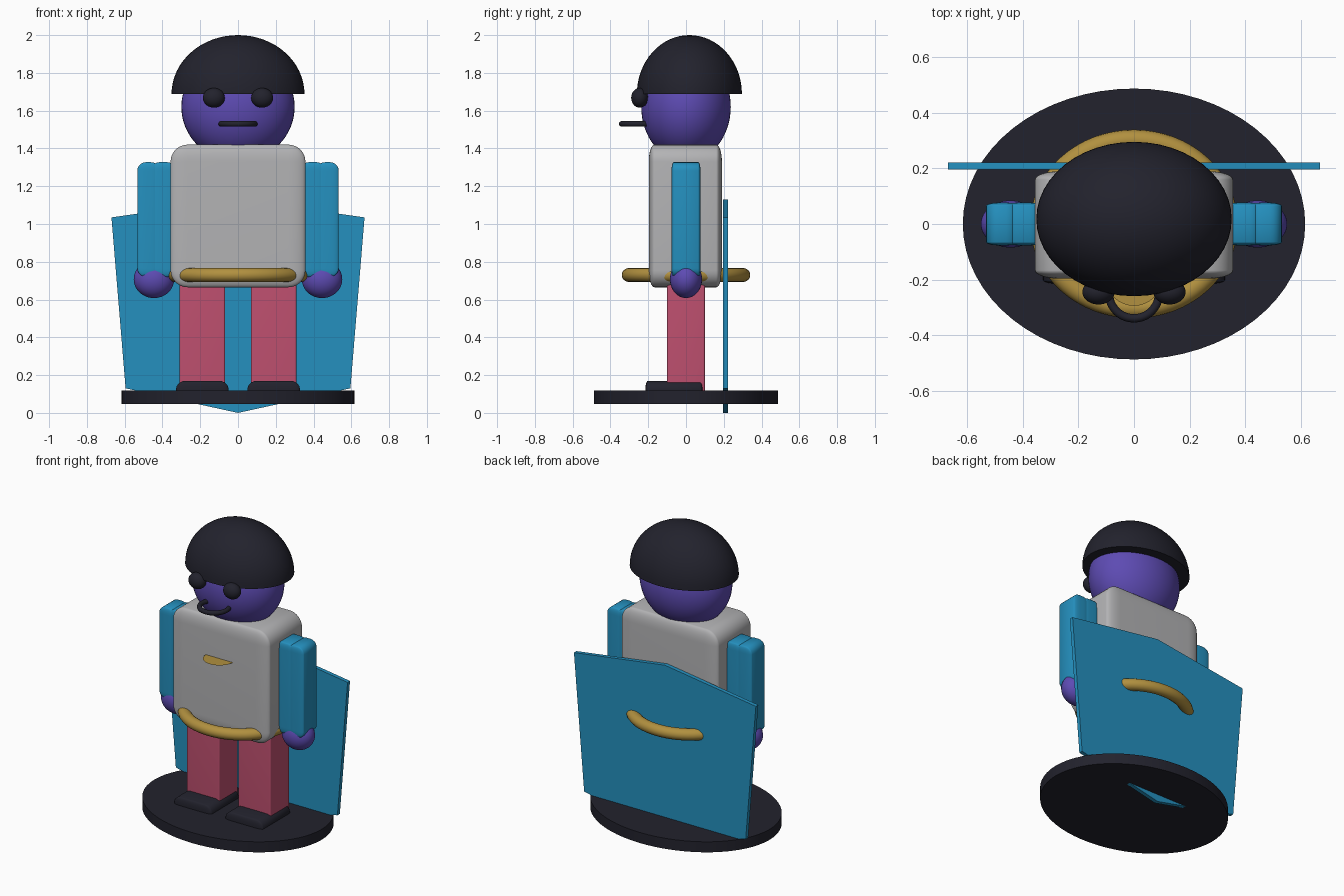
import bpy, bmesh, math
from mathutils import Matrix, Vector

cube = bpy.data.objects.get("Cube")
if cube:
    bpy.data.objects.remove(cube, do_unlink=True)


def material(name, rgb):
    m = bpy.data.materials.new(name)
    m.use_nodes = True
    m.diffuse_color = (*rgb, 1)
    m.node_tree.nodes["Principled BSDF"].inputs["Base Color"].default_value = (*rgb, 1)
    return m


GREY = material("light grey", (0.45, 0.45, 0.46))
BLUE = material("blue", (0.018, 0.28, 0.52))
PURPLE = material("purple", (0.11, 0.07, 0.45))
PINK = material("raspberry", (0.52, 0.08, 0.16))
GOLD = material("gold", (0.44, 0.28, 0.05))
DARK = material("charcoal", (0.016, 0.016, 0.026))


def finish(name, bm, mat, smooth=True):
    bmesh.ops.recalc_face_normals(bm, faces=bm.faces)
    mesh = bpy.data.meshes.new(name)
    bm.to_mesh(mesh)
    bm.free()
    mesh.materials.append(mat)
    ob = bpy.data.objects.new(name, mesh)
    bpy.context.collection.objects.link(ob)
    if smooth:
        bpy.ops.object.select_all(action="DESELECT")
        ob.select_set(True)
        bpy.context.view_layer.objects.active = ob
        bpy.ops.object.shade_smooth_by_angle(angle=math.radians(35))
    return ob


def rounded_box(name, low, high, radii, mat, segments=5):
    """Box between two corners, rounded by a different radius on each axis."""
    low, high, radii = Vector(low), Vector(high), Vector(radii)
    bm = bmesh.new()
    bmesh.ops.create_cube(bm, size=1)
    size = [d / r for d, r in zip(high - low, radii)]
    bmesh.ops.scale(bm, vec=size, verts=bm.verts)
    bmesh.ops.bevel(bm, geom=bm.edges[:], offset=1, segments=segments,
                    profile=0.5, affect="EDGES", clamp_overlap=True)
    bmesh.ops.scale(bm, vec=radii, verts=bm.verts)
    bmesh.ops.translate(bm, vec=(low + high) / 2, verts=bm.verts)
    return finish(name, bm, mat)


def ellipsoid(name, centre, radii, mat, half=False):
    bm = bmesh.new()
    bmesh.ops.create_uvsphere(bm, u_segments=48, v_segments=32, radius=1)
    if half:
        bmesh.ops.bisect_plane(bm, geom=bm.verts[:] + bm.edges[:] + bm.faces[:],
                               plane_co=(0, 0, 0), plane_no=(0, 0, -1), clear_outer=True)
        bmesh.ops.holes_fill(bm, edges=[e for e in bm.edges if e.is_boundary])
    bmesh.ops.transform(bm, verts=bm.verts,
                        matrix=Matrix.Translation(centre) @ Matrix.Diagonal((*radii, 1)))
    return finish(name, bm, mat)


def torus(name, centre, major, minor, mat, stretch=1):
    bpy.ops.mesh.primitive_torus_add(location=centre, major_radius=major, minor_radius=minor,
                                     major_segments=64, minor_segments=16)
    ob = bpy.context.object
    ob.name = name
    ob.scale.x = stretch
    ob.data.materials.append(mat)
    bpy.ops.object.shade_smooth()


# Oval stand
bm = bmesh.new()
bmesh.ops.create_cone(bm, cap_ends=True, segments=64, radius1=1, radius2=1, depth=0.07)
bmesh.ops.transform(bm, verts=bm.verts,
                    matrix=Matrix.Translation((0, 0, 0.083)) @ Matrix.Diagonal((0.617, 0.488, 1, 1)))
finish("stand", bm, DARK)

# Flat cape, pointed at top and bottom
bm = bmesh.new()
outline = [(0, 0), (0.595, 0.13), (0.67, 1.035), (0, 1.13), (-0.67, 1.035), (-0.595, 0.13)]
face = bm.faces.new([bm.verts.new((x, 0.196, z)) for x, z in outline])
extruded = bmesh.ops.extrude_face_region(bm, geom=[face])["geom"]
bmesh.ops.translate(bm, vec=(0, 0.026, 0),
                    verts=[g for g in extruded if isinstance(g, bmesh.types.BMVert)])
# extrusion keeps the starting face, so the plate is already closed
finish("cape", bm, BLUE, smooth=False)

# Torso, belt and the thin chest disc
rounded_box("torso", (-0.357, -0.197, 0.665), (0.357, 0.19, 1.42), (0.09, 0.03, 0.09), GREY, 8)
torus("belt", (0, 0, 0.73), 0.303, 0.037, GOLD, 1.1)
bm = bmesh.new()
bmesh.ops.create_circle(bm, cap_ends=True, segments=32, radius=0.1,
                        matrix=Matrix.Translation((0, -0.195, 1.165)))
finish("chest_disc", bm, GOLD, smooth=False)

# Head, helmet and mouth
ellipsoid("head", (0, 0, 1.62), (0.3, 0.237, 0.29), PURPLE)
ellipsoid("helmet", (0, 0.018, 1.688), (0.352, 0.278, 0.312), DARK, half=True)
torus("mouth", (0, -0.25, 1.53), 0.09, 0.015, DARK)

# Limbs and eyes on both sides
for side, s in (("left", 1), ("right", -1)):
    def box(part, x0, x1, y, z, radii, mat):
        xs = sorted((s * x0, s * x1))
        rounded_box(f"{side}_{part}", (xs[0], y[0], z[0]), (xs[1], y[1], z[1]), radii, mat)

    ellipsoid(f"{side}_eye", (s * 0.128, -0.245, 1.668), (0.058, 0.045, 0.052), DARK)
    box("inner_sleeve", 0.33, 0.462, (-0.077, 0.077), (0.72, 1.327), (0.045, 0.012, 0.045), BLUE)
    box("outer_sleeve", 0.415, 0.533, (-0.077, 0.077), (0.72, 1.327), (0.045, 0.012, 0.045), BLUE)
    ellipsoid(f"{side}_hand", (s * 0.445, 0, 0.708), (0.107, 0.085, 0.1), PURPLE)
    box("leg", 0.068, 0.309, (-0.1, 0.1), (0.1, 0.74), (0.01, 0.008, 0.02), PINK)
    box("shoe", 0.05, 0.328, (-0.215, 0.09), (0.06, 0.17), (0.05, 0.014, 0.045), DARK)
